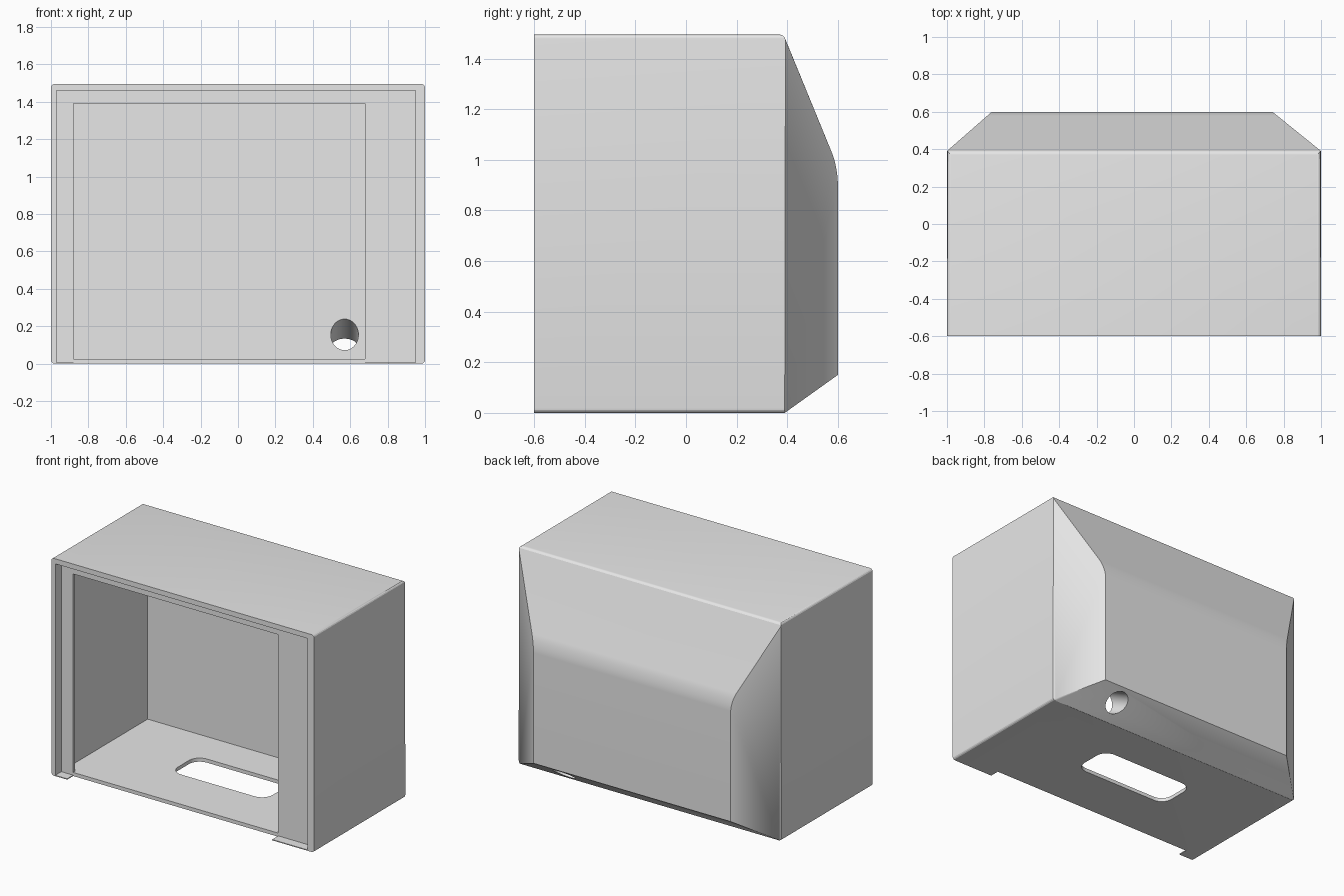
import bpy, bmesh, math
from mathutils import Vector

old = bpy.data.objects.get("Cube")
if old:
    bpy.data.objects.remove(old, do_unlink=True)

grey = bpy.data.materials.new("plain grey")
grey.use_nodes = True
colour = (0.8, 0.8, 0.8, 1)
grey.diffuse_color = colour
grey.node_tree.nodes["Principled BSDF"].inputs["Base Color"].default_value = colour


def to_object(bm, name):
    bmesh.ops.recalc_face_normals(bm, faces=bm.faces)
    mesh = bpy.data.meshes.new(name)
    bm.to_mesh(mesh)
    bm.free()
    mesh.materials.append(grey)
    ob = bpy.data.objects.new(name, mesh)
    bpy.context.collection.objects.link(ob)
    return ob


def bevel_where(bm, rule, width, segments):
    edges = [e for e in bm.edges if rule(*[v.co for v in e.verts])]
    bmesh.ops.bevel(bm, geom=edges, offset=width, segments=segments,
                    profile=0.5, affect='EDGES')


def box(name, low, high, corner=0):
    bm = bmesh.new()
    bmesh.ops.create_cube(bm, size=1)
    for v in bm.verts:
        v.co = [a + (b - a) * (c + 0.5) for a, b, c in zip(low, high, v.co)]
    if corner:
        bevel_where(bm, lambda a, b: abs(a.z - b.z) > 0.01, corner, 8)
    return to_object(bm, name)


def cut(target, cutter):
    cutter.hide_render = True
    mod = target.modifiers.new("cut", 'BOOLEAN')
    mod.operation = 'DIFFERENCE'
    mod.solver = 'EXACT'
    mod.object = cutter
    bpy.context.view_layer.objects.active = target
    bpy.ops.object.modifier_apply(modifier=mod.name)
    bpy.data.objects.remove(cutter, do_unlink=True)


# Solid body: three rectangular rings, the last one tapering inward at the back
FRONT, SHOULDER, BACK = -0.6, 0.39, 0.6
rings = [(FRONT, -1, 1, 0, 1.495),
         (SHOULDER, -1, 1, 0, 1.495),
         (BACK, -0.76, 0.74, 0.15, 0.97)]
bm = bmesh.new()
loops = [[bm.verts.new((x, y, z)) for x, z in
          ((x0, z0), (x1, z0), (x1, z1), (x0, z1))]
         for y, x0, x1, z0, z1 in rings]
bm.faces.new(loops[0])
bm.faces.new(loops[2])
for near, far in zip(loops, loops[1:]):
    for i in range(4):
        j = (i + 1) % 4
        bm.faces.new((near[i], near[j], far[j], far[i]))

# Soft crease across the back, then small rounds on the long edges
bevel_where(bm, lambda a, b: min(a.y, b.y) > 0.59 and min(a.z, b.z) > 0.9, 0.06, 6)
bevel_where(bm, lambda a, b: abs(a.y - b.y) > 0.9 or
            (min(a.y, b.y) > 0.38 and max(a.y, b.y) < 0.4
             and min(a.z, b.z) > 1.4), 0.02, 4)
housing = to_object(bm, "housing")

# Front panel recess, with a thin lip left below it at both corners
LEDGE = -0.535
cut(housing, box("panel_recess", (-0.97, -0.8, 0.006), (0.95, LEDGE, 1.46)))
cut(housing, box("floor_notch", (-0.88, -0.8, -0.1), (0.68, LEDGE, 0.1)))

# Opening in the ledge and the wider cavity behind it
cut(housing, box("front_opening", (-0.88, -0.8, 0.025), (0.68, -0.4, 1.39)))
cut(housing, box("main_cavity", (-0.95, -0.515, 0.025), (0.95, 0.375, 1.455)))

# Rounded slot in the floor
cut(housing, box("floor_slot", (-0.39, -0.175, -0.1), (0.33, 0.105, 0.1), 0.08))

# Slanted cable hole through the lower back
axis = Vector((0, 0.135, -0.07)).normalized()
start = Vector((0.57, 0.375, 0.155))
bm = bmesh.new()
bmesh.ops.create_cone(bm, cap_ends=True, segments=48, radius1=0.074,
                      radius2=0.074, depth=0.7)
turn = axis.to_track_quat('Z', 'Y').to_matrix().to_4x4()
bmesh.ops.transform(bm, matrix=turn, verts=bm.verts)
bmesh.ops.translate(bm, vec=start + axis * 0.2, verts=bm.verts)
cut(housing, to_object(bm, "cable_hole"))

# Smooth the rounds and keep the corners crisp
bpy.ops.object.select_all(action='DESELECT')
housing.select_set(True)
bpy.context.view_layer.objects.active = housing
bpy.ops.object.shade_smooth_by_angle(angle=math.radians(20))
